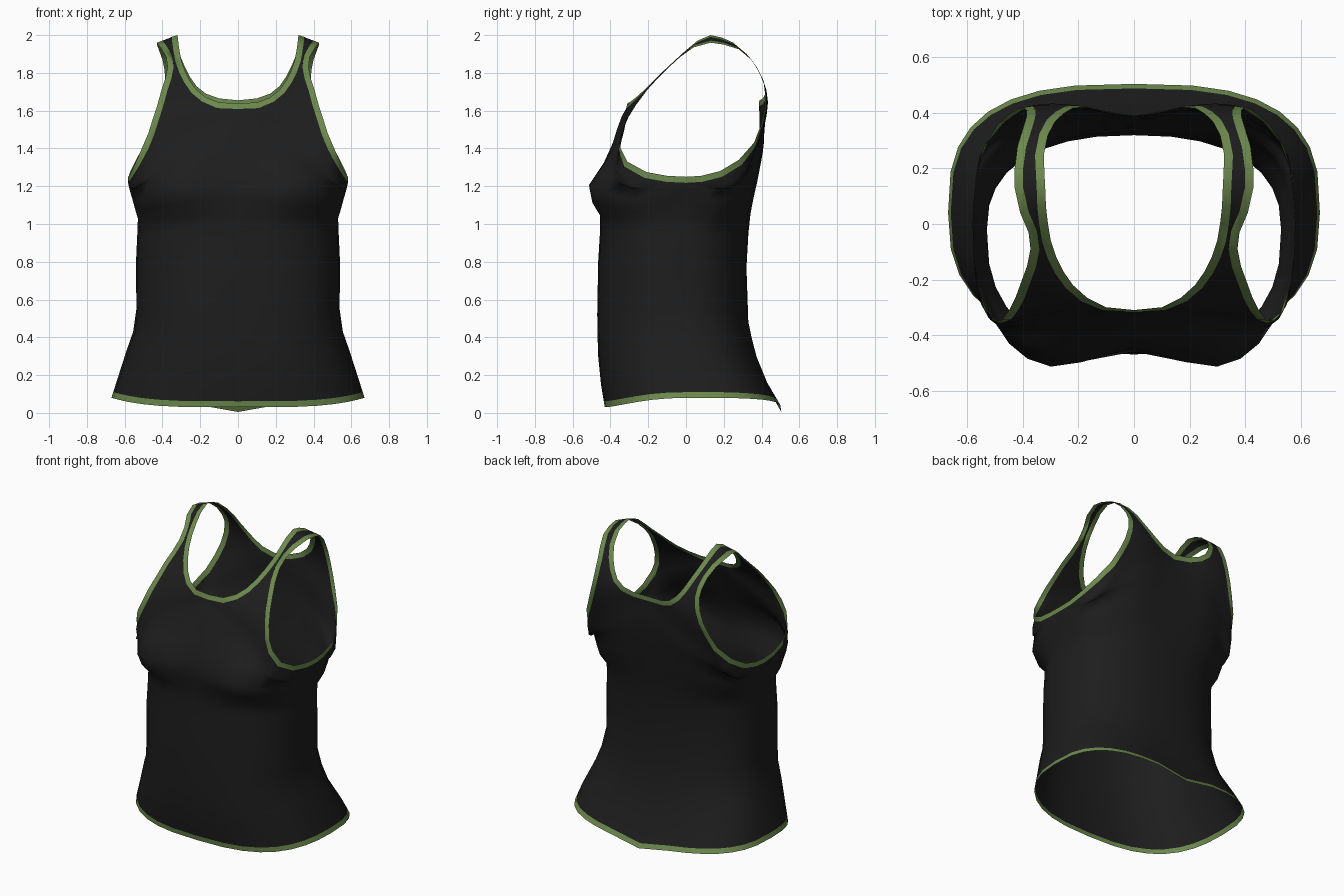
import bpy, bmesh, math
from mathutils import Vector

N = 8            # columns per quarter panel
TRIM = 0.032     # width of the bound edges


def material(name, rgb):
    m = bpy.data.materials.new(name)
    m.diffuse_color = (*rgb, 1)
    return m


# Torso rows, hem to armpit:
# side x, y, z / front centre y, z / back centre y, z / sag towards the armpit
TORSO = [
    (.67, .04, .08, -.43, .03, .505, .005, 0),
    (.635, .04, .19, -.45, .15, .435, .13, 0),
    (.59, .02, .33, -.465, .30, .38, .27, 0),
    (.555, 0, .43, -.468, .40, .355, .36, 0),
    (.538, -.03, .55, -.47, .52, .33, .48, 0),
    (.54, -.03, .80, -.465, .80, .32, .77, 0),
    (.533, -.03, .95, -.455, .96, .33, .95, .01),
    (.53, -.02, 1.03, -.45, 1.05, .34, 1.05, .025),
    (.548, -.01, 1.10, -.45, 1.13, .35, 1.14, .04),
    (.565, 0, 1.18, -.435, 1.24, .365, 1.25, .06),
    (.582, 0, 1.25, -.40, 1.36, .375, 1.36, .075),
]
# Rows above the armpit: neckline (or centre) point, armhole point
FRONT = [
    (0, -.385, 1.43, .578, -.10, 1.255),
    (0, -.365, 1.50, .565, -.21, 1.275),
    (0, -.34, 1.57, .54, -.31, 1.33),
    (0, -.31, 1.64, .505, -.35, 1.41),
    (.10, -.30, 1.643, .475, -.345, 1.48),
    (.17, -.265, 1.67, .45, -.31, 1.56),
    (.22, -.22, 1.71, .427, -.265, 1.63),
    (.255, -.17, 1.76, .405, -.205, 1.71),
    (.28, -.12, 1.81, .385, -.15, 1.77),
    (.30, -.06, 1.865, .373, -.09, 1.83),
    (.31, 0, 1.92, .38, -.03, 1.885),
    (.317, .06, 1.97, .41, .04, 1.935),
    (.32, .13, 2.0, .43, .13, 1.96),
]
BACK = [
    (0, .38, 1.43, .578, .08, 1.255),
    (0, .385, 1.50, .57, .18, 1.28),
    (0, .385, 1.575, .54, .28, 1.34),
    (0, .385, 1.655, .49, .36, 1.43),
    (.10, .395, 1.665, .45, .395, 1.52),
    (.17, .405, 1.69, .42, .415, 1.60),
    (.22, .405, 1.73, .398, .42, 1.68),
    (.255, .39, 1.78, .387, .41, 1.755),
    (.285, .365, 1.84, .388, .385, 1.81),
    (.31, .32, 1.90, .40, .345, 1.87),
    (.325, .25, 1.96, .42, .28, 1.925),
    (.323, .19, 1.987, .43, .20, 1.95),
    (.32, .13, 2.0, .43, .13, 1.96),
]
ROUND = (.97, .9, .75, .5, .25, .1)        # how far upper rows keep the body curve
SAG = (.08, .08, .065, .035, .015, .005)   # rows meet the armhole from below


def bump(x, z, cx, cz, sx, below, above):
    sz = above if z > cz else below
    return math.exp(-((x - cx) / sx) ** 2 / 2 - ((z - cz) / sz) ** 2 / 2)


def row_points(inner, outer, roundness, power, zpow, sag, front):
    """One cross-section from the centre or neckline out to the side or armhole."""
    a, b = Vector(inner), Vector(outer)
    edge = min(.42, max(1 / N, .048 / (b - a).length))
    pts = []
    for i in range(N + 1):
        u = 0 if i == 0 else 1 if i == N else edge + (1 - 2 * edge) * (i - 1) / (N - 2)
        t = u * math.pi / 2
        fx = u + (math.sin(t) ** power - u) * roundness
        fy = 1 - u + (max(0, math.cos(t)) ** power - 1 + u) * roundness
        x = a.x + (b.x - a.x) * fx
        y = b.y + (a.y - b.y) * fy
        z = a.z + (b.z - a.z) * fx ** zpow - sag * 12.2 * u ** 4 * (1 - u)
        fade = 1 - u ** 6
        if front:   # bust
            y -= .105 * fade * bump(x, z, .33, 1.18, .2 if x > .33 else .16, .075, .13)
        else:       # shoulder blades
            y += .04 * fade * bump(x, z, .24, 1.52, .12, .25, .14)
        pts.append(Vector((x, y, z)))
    return pts


def panel(bm, front):
    """Front or back panel, built on both sides of the centre line."""
    rows = []
    for x, y, z, yf, zf, yb, zb, sag in TORSO:
        c = (0, yf, zf) if front else (0, yb, zb)
        zpow = 1 if z > 1 else 4 if front else .6
        if front:
            power = .66 if z > 1.05 else .78
        else:
            power = .7 if z < .25 or z > 1.05 else .85
        rows.append(row_points(c, (x, y, z), 1, power, zpow, sag, front))
    for k, r in enumerate(FRONT if front else BACK):
        rnd, sag = (ROUND[k], SAG[k]) if k < len(ROUND) else (0, 0)
        rows.append(row_points(r[:3], r[3:], rnd, .68, 1, sag, front))
    for side in (1, -1):
        grid = [[bm.verts.new((p.x * side, p.y, p.z)) for p in r] for r in rows]
        for lo, hi in zip(grid, grid[1:]):
            for i in range(N):
                q = [lo[i], lo[i + 1], hi[i + 1], hi[i]]
                bm.faces.new(q if front == (side > 0) else q[::-1])


bm = bmesh.new()
panel(bm, True)
panel(bm, False)
bmesh.ops.remove_doubles(bm, verts=bm.verts[:], dist=.0015)

# Bound edges: inset along the hem, neckline and armholes
rim = bmesh.ops.inset_region(bm, faces=bm.faces[:], thickness=TRIM,
                             use_boundary=True, use_even_offset=True)
for f in bm.faces:
    f.smooth = True
for f in rim["faces"]:
    f.material_index = 1

mesh = bpy.data.meshes.new("tank_top")
bm.to_mesh(mesh)
bm.free()
mesh.materials.append(material("black fabric", (.0125, .0125, .0125)))
mesh.materials.append(material("green trim", (.15, .25, .075)))
top = bpy.data.objects.new("tank_top", mesh)
bpy.context.collection.objects.link(top)
